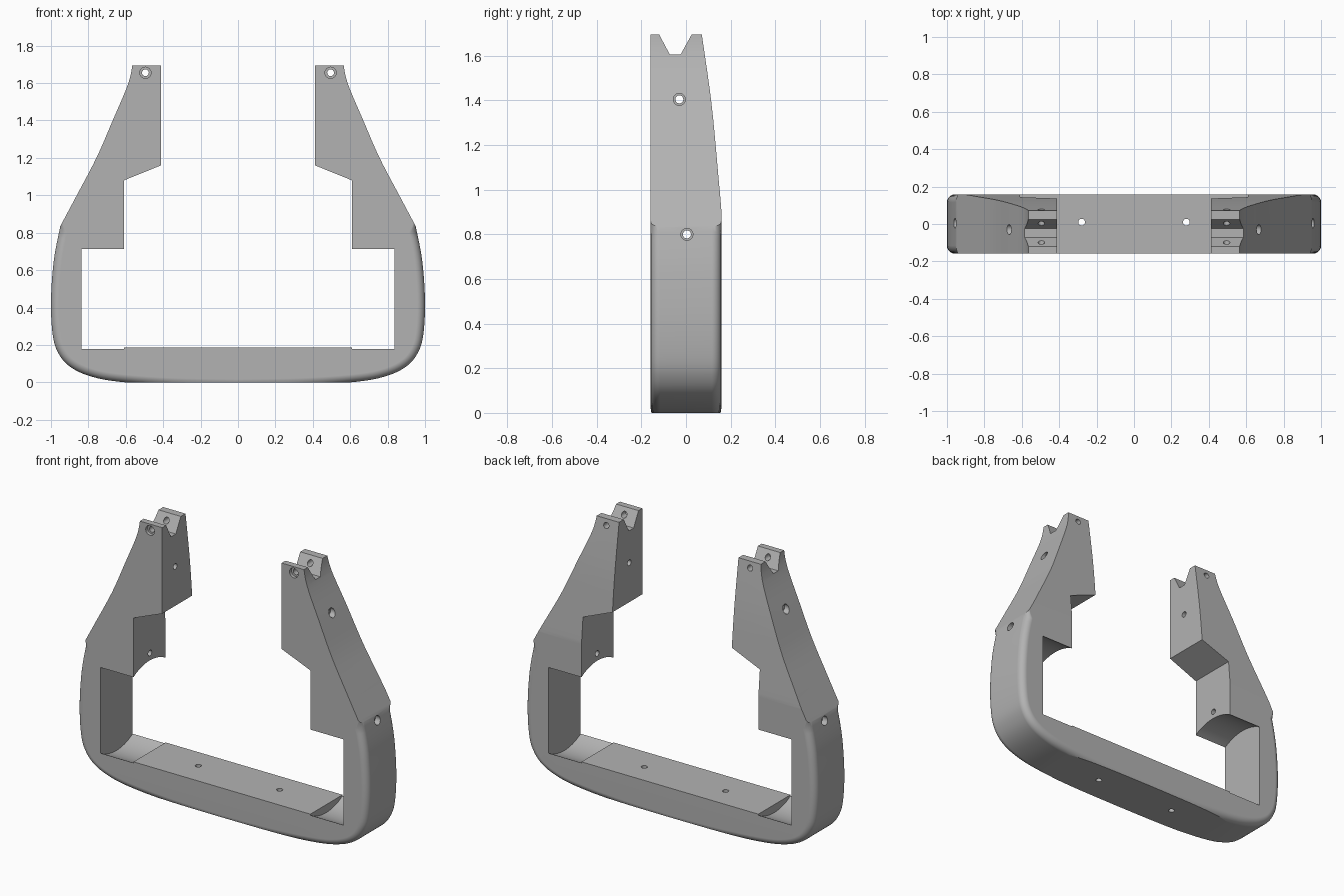
import bpy, bmesh, math
from mathutils import Matrix

if "Cube" in bpy.data.objects:
    bpy.data.objects.remove(bpy.data.objects["Cube"])

D = 0.158      # half depth of the body
TOP = 1.695    # height of the arm tips

grey = bpy.data.materials.new("plain grey")
grey.diffuse_color = (0.45, 0.45, 0.45, 1)
grey.use_nodes = True
grey.node_tree.nodes["Principled BSDF"].inputs["Base Color"].default_value = grey.diffuse_color


def spline(pts, steps=5):
    """Smooth curve through the given points."""
    out = []
    for i in range(len(pts) - 1):
        a, b, c, d = pts[max(i - 1, 0)], pts[i], pts[i + 1], pts[min(i + 2, len(pts) - 1)]
        for k in range(steps):
            t = k / steps
            out.append(tuple(0.5 * (2 * q + (r - p) * t + (2 * p - 5 * q + 4 * r - s) * t * t
                                    + (3 * q - p - 3 * r + s) * t ** 3)
                             for p, q, r, s in zip(a, b, c, d)))
    return out + [pts[-1]]


def prism(name, outline, axis, lo, hi):
    """Extrude a closed outline along x or y; returns object and bmesh."""
    bm = bmesh.new()
    place = (lambda p, h: (h, p[0], p[1])) if axis == "x" else (lambda p, h: (p[0], h, p[1]))
    a = [bm.verts.new(place(p, lo)) for p in outline]
    b = [bm.verts.new(place(p, hi)) for p in outline]
    bm.faces.new(a)
    bm.faces.new(b[::-1])
    for i in range(len(a)):
        j = (i + 1) % len(a)
        bm.faces.new((a[i], b[i], b[j], a[j]))
    bmesh.ops.recalc_face_normals(bm, faces=bm.faces)
    return finish(name, bm), bm


def finish(name, bm):
    me = bpy.data.meshes.new(name)
    ob = bpy.data.objects.new(name, me)
    bpy.context.collection.objects.link(ob)
    bm.to_mesh(me)
    me.materials.append(grey)
    return ob


def rod(name, axis, centre, radius, length, sides=24):
    """Cylinder used for bores and round pockets."""
    bm = bmesh.new()
    bmesh.ops.create_cone(bm, cap_ends=True, segments=sides, radius1=radius, radius2=radius, depth=length)
    turn = {"x": Matrix.Rotation(math.pi / 2, 4, "Y"), "y": Matrix.Rotation(math.pi / 2, 4, "X"),
            "z": Matrix()}[axis]
    bmesh.ops.transform(bm, matrix=Matrix.Translation(centre) @ turn, verts=bm.verts)
    return finish(name, bm)


# Handle outline, right half from the arm tip down to the middle of the base
arm = spline([(0.562, TOP + 0.02), (0.586, 1.6), (0.67, 1.4), (0.757, 1.2), (0.862, 1.0), (0.95, 0.835)])
side = spline([(0.95, 0.835), (0.985, 0.65), (1.0, 0.43), (0.99, 0.25), (0.96, 0.155), (0.9, 0.085),
               (0.8, 0.036), (0.65, 0.005), (0.35, -0.018), (0, -0.025)])
inner = [(0, 0.185), (0.609, 0.185), (0.609, 0.18), (0.836, 0.18), (0.836, 0.71), (0.609, 0.71),
         (0.609, 1.08), (0.411, 1.16), (0.411, TOP + 0.02)]
outer = arm + side[1:]
half_in = inner[1:]
outline = (outer + [(-x, z) for x, z in outer[-2::-1]]
           + [(-x, z) for x, z in half_in[::-1]] + half_in)
frame, bm = prism("handle_frame", outline, "y", -D, D)

# Round the outer rim of the lower body
rim = {(round(s * x, 4), round(z, 4)) for x, z in side for s in (1, -1)}
on_rim = lambda v: (round(v.co.x, 4), round(v.co.z, 4)) in rim
edges = [e for e in bm.edges if all(on_rim(v) for v in e.verts)
         and abs(e.verts[0].co.y - e.verts[1].co.y) < 1e-5]
bmesh.ops.bevel(bm, geom=edges, offset=0.042, segments=6, profile=0.5, affect="EDGES")
bm.to_mesh(frame.data)

# Side silhouette: flat foot, curved back and notched tips
back = spline([(D + 0.02, 0.6), (D + 0.001, 0.9), (0.146, 1.05), (0.115, 1.38), (0.071, TOP)])
silhouette = [(-D - 0.02, 0), (D + 0.02, 0)] + back + [
    (0.025, TOP), (-0.025, 1.605), (-0.072, 1.605), (-0.12, TOP), (-D - 0.02, TOP)]
shape, _ = prism("side_silhouette", silhouette, "x", -1.2, 1.2)

cutters = [(shape, "INTERSECT")]


def cut(*args):
    cutters.append((rod(*args), "DIFFERENCE"))


for s in (1, -1):
    # Round pocket at the inside of the lower corner
    cut("pocket", "x", (s * 0.7225, 0, 0.445), 0.31, 0.227, 96)
    # Tip screw with counterbore
    cut("tip_bore", "y", (s * 0.495, 0, 1.655), 0.018, 1)
    cut("tip_counterbore", "y", (s * 0.495, -D, 1.655), 0.03, 0.04)
    # Upper and lower arm screws with counterbores
    cut("upper_bore", "x", (s * 0.6, -0.03, 1.405), 0.018, 0.8)
    cut("upper_counterbore", "x", (s * 0.78, -0.03, 1.405), 0.027, 0.28)
    cut("lower_bore", "x", (s * 0.9, 0.004, 0.8), 0.018, 0.8)
    cut("lower_counterbore", "x", (s * 1.0, 0.004, 0.8), 0.027, 0.15)
    # Base screw
    cut("base_bore", "z", (s * 0.28, 0.01, 0.1), 0.018, 0.6)

bpy.context.view_layer.objects.active = frame
frame.select_set(True)
for ob, op in cutters:
    m = frame.modifiers.new("shape", "BOOLEAN")
    m.object, m.operation, m.solver = ob, op, "EXACT"
    bpy.ops.object.modifier_apply(modifier=m.name)
for ob, _ in cutters:
    bpy.data.objects.remove(ob)

# Smooth curved surfaces, crisp edges
bpy.ops.object.shade_smooth_by_angle(angle=math.radians(20))
w = frame.modifiers.new("normals", "WEIGHTED_NORMAL")
w.keep_sharp = True
